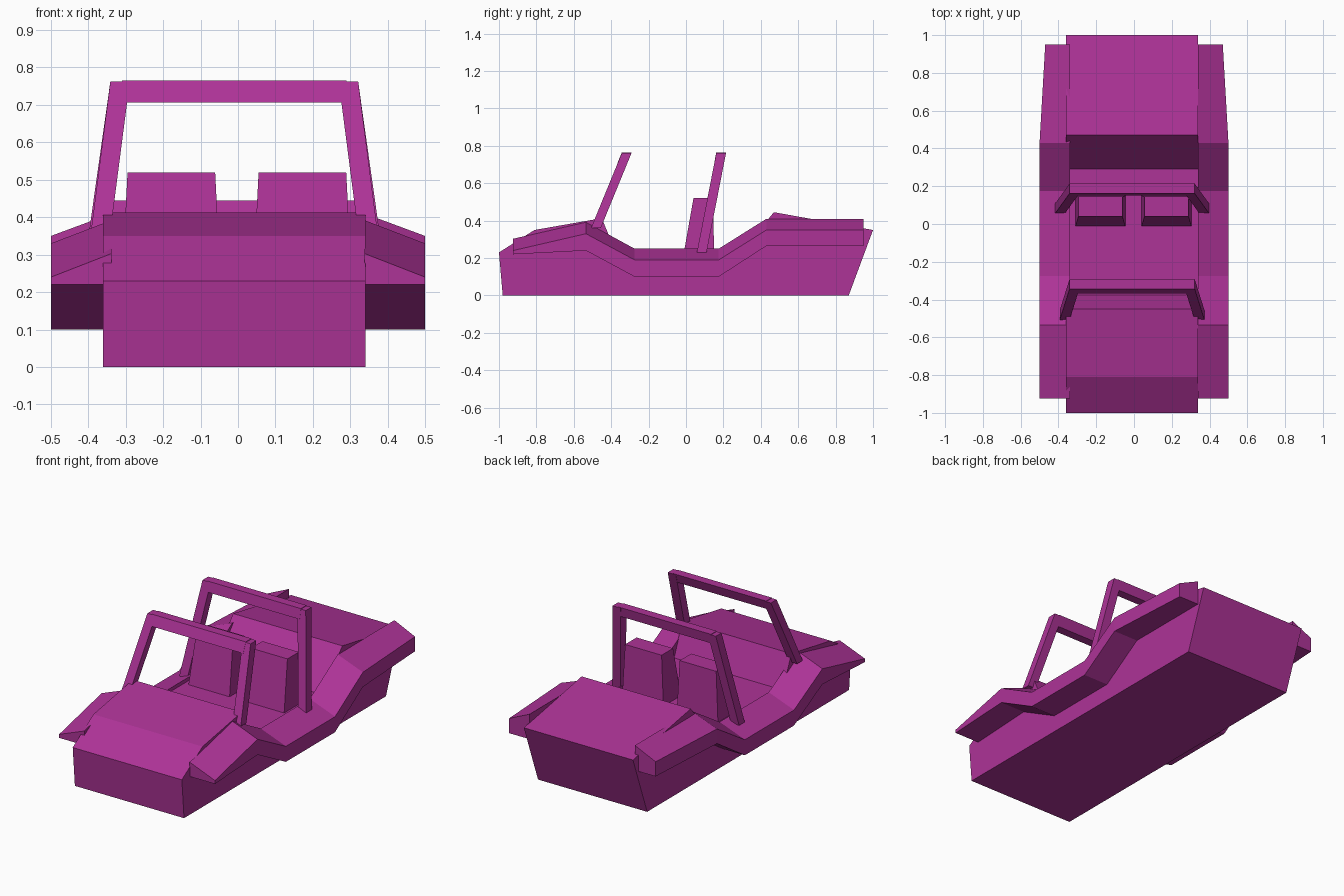
import bpy
import bmesh

cube = bpy.data.objects.get("Cube")
if cube:
    bpy.data.objects.remove(cube, do_unlink=True)

paint = bpy.data.materials.new("purple paint")
paint.use_nodes = True
PURPLE = (0.42, 0.033, 0.31, 1)
paint.diffuse_color = PURPLE
paint.node_tree.nodes["Principled BSDF"].inputs["Base Color"].default_value = PURPLE

CENTRE = -0.01  # the tub, seats and hoops sit slightly off the axis


def loft(name, sections):
    """Skin a closed solid through rings of equal point count."""
    bm = bmesh.new()
    rings = [[bm.verts.new(p) for p in ring] for ring in sections]
    count = len(rings[0])
    for a, b in zip(rings, rings[1:]):
        for i in range(count):
            j = (i + 1) % count
            bm.faces.new((a[i], a[j], b[j], b[i]))
    bm.faces.new(rings[0])
    bm.faces.new(rings[-1])
    bmesh.ops.recalc_face_normals(bm, faces=bm.faces)
    mesh = bpy.data.meshes.new(name)
    bm.to_mesh(mesh)
    bm.free()
    mesh.materials.append(paint)
    obj = bpy.data.objects.new(name, mesh)
    bpy.context.collection.objects.link(obj)
    return obj


def rect(x0, x1, y0, y1, z):
    return [(x0, y0, z), (x1, y0, z), (x1, y1, z), (x0, y1, z)]


# Body tub: side profile extruded across the width
profile = [(-0.98, 0), (-1.0, 0.23), (-0.81, 0.35), (-0.45, 0.413),
           (-0.375, 0.23), (0.29, 0.23), (0.47, 0.445), (1.0, 0.35), (0.87, 0)]
loft("body_tub", [[(CENTRE + s * 0.35, y, z) for y, z in profile] for s in (-1, 1)])

# Fenders: y, outer x, inner top, outer top, underside
stations = [(-0.925, 0.5, 0.303, 0.24, 0.22), (-0.535, 0.5, 0.392, 0.33, 0.24),
            (-0.275, 0.5, 0.25, 0.19, 0.10), (0.175, 0.5, 0.25, 0.19, 0.10),
            (0.43, 0.5, 0.41, 0.35, 0.265), (0.95, 0.47, 0.41, 0.35, 0.265)]
for side, s in (("left", 1), ("right", -1)):
    loft(side + "_fender", [
        [(s * 0.338, y, bot), (s * 0.338, y, inner), (s * x, y, outer), (s * x, y, bot)]
        for y, x, inner, outer, bot in stations])

# Seats: tapered, backward-leaning slabs
for side, s in (("left", 1), ("right", -1)):
    mid = CENTRE + 0.005 + s * 0.175 + 0.002
    loft(side + "_seat", [rect(mid - 0.132, mid + 0.132, -0.012, 0.15, 0.225),
                          rect(mid - 0.117, mid + 0.117, 0.04, 0.145, 0.52)])


def hoop(name, foot_x, foot_y, foot_z, top_y):
    """Two leaning posts joined by a crossbar, all of square section."""
    t, top_x, top_z = 0.026, 0.305, 0.762
    for side, s in (("left", 1), ("right", -1)):
        fx, hx = CENTRE + s * foot_x, CENTRE + s * top_x
        loft(f"{name}_{side}_post", [
            rect(fx - t, fx + t, foot_y - t, foot_y + t, foot_z),
            rect(hx - t, hx + t, top_y - t, top_y + t, top_z)])
    # Crossbar follows the lean of the posts
    low_y = top_y - (top_y - foot_y) * 0.058 / (top_z - foot_z)
    loft(name + "_crossbar", [
        rect(CENTRE - 0.3, CENTRE + 0.3, y - t, y + t, z)
        for y, z in ((low_y, 0.707), (top_y, 0.765))])


hoop("windscreen", 0.357, -0.482, 0.36, -0.317)
hoop("roll_bar", 0.381, 0.083, 0.225, 0.188)
